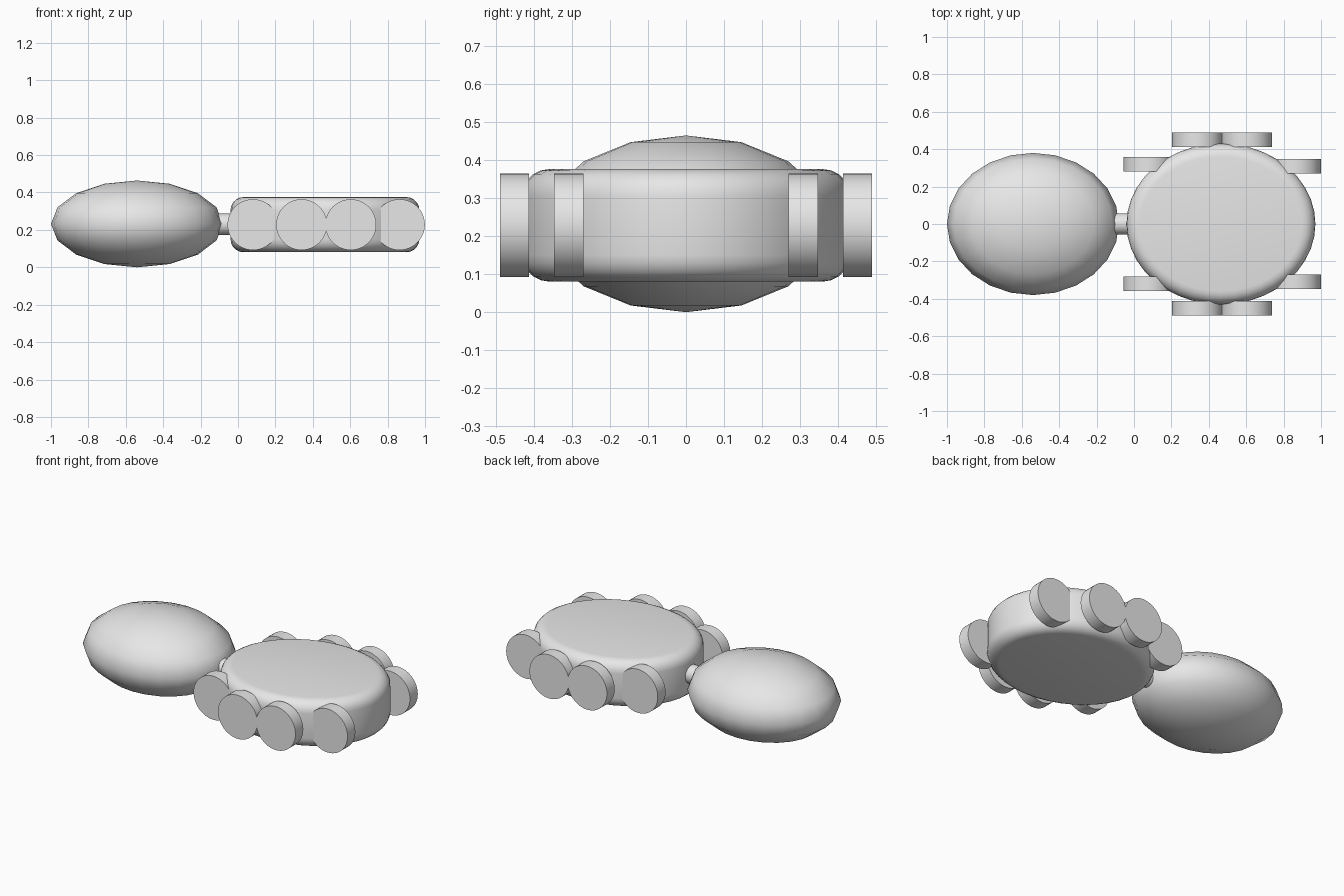
import bpy, bmesh, math
from mathutils import Matrix, Vector

cube = bpy.data.objects.get("Cube")
if cube:
    bpy.data.objects.remove(cube, do_unlink=True)

grey = bpy.data.materials.new("plain_grey")
grey.use_nodes = True
colour = (0.8, 0.8, 0.8, 1)
grey.diffuse_color = colour
grey.node_tree.nodes["Principled BSDF"].inputs["Base Color"].default_value = colour

MID_Z = 0.23


def finish(name, bm, angle):
    """Turn a bmesh into a smooth shaded object."""
    mesh = bpy.data.meshes.new(name)
    bm.to_mesh(mesh)
    bm.free()
    mesh.materials.append(grey)
    obj = bpy.data.objects.new(name, mesh)
    bpy.context.collection.objects.link(obj)
    bpy.ops.object.select_all(action='DESELECT')
    obj.select_set(True)
    bpy.context.view_layer.objects.active = obj
    bpy.ops.object.shade_smooth_by_angle(angle=math.radians(angle))
    return obj


def cylinder(name, radius, depth, centre, axis, sides):
    """Closed cylinder lying along the x or y axis."""
    bm = bmesh.new()
    turn = Matrix.Rotation(math.pi / 2, 4, 'Y' if axis == 'X' else 'X')
    bmesh.ops.create_cone(bm, cap_ends=True, segments=sides, radius1=radius,
                          radius2=radius, depth=depth,
                          matrix=Matrix.Translation(centre) @ turn)
    return finish(name, bm, 35)


# Flattened egg-shaped head
bm = bmesh.new()
bmesh.ops.create_uvsphere(bm, u_segments=24, v_segments=8, radius=1)
bmesh.ops.scale(bm, vec=(0.46, 0.38, 0.232), verts=bm.verts)
bmesh.ops.translate(bm, vec=(-0.54, 0, 0.232), verts=bm.verts)
finish("head", bm, 60)

# Short neck joining head and body
cylinder("neck", 0.057, 0.2, Vector((-0.05, 0, MID_Z)), 'X', 24)

# Oval drum body with rounded rims
bm = bmesh.new()
bmesh.ops.create_cone(bm, cap_ends=True, segments=40, radius1=1, radius2=1, depth=0.295)
bmesh.ops.scale(bm, vec=(0.505, 0.43, 1), verts=bm.verts)
bmesh.ops.translate(bm, vec=(0.465, 0, 0.228), verts=bm.verts)
rims = [e for e in bm.edges if abs(e.verts[0].co.z - e.verts[1].co.z) < 0.01]
bmesh.ops.bevel(bm, geom=rims, offset=0.07, segments=5, profile=0.5, affect='EDGES')
finish("body", bm, 35)

# Four disc feet along each side
feet = [("front", 0.08, 0.32), ("front_middle", 0.34, 0.45),
        ("rear_middle", 0.603, 0.45), ("rear", 0.863, 0.308)]
for side, sign in (("left", -1), ("right", 1)):
    for place, x, y in feet:
        cylinder(f"{side}_{place}_foot", 0.136, 0.077,
                 Vector((x, sign * y, MID_Z - 0.002)), 'Y', 48)
